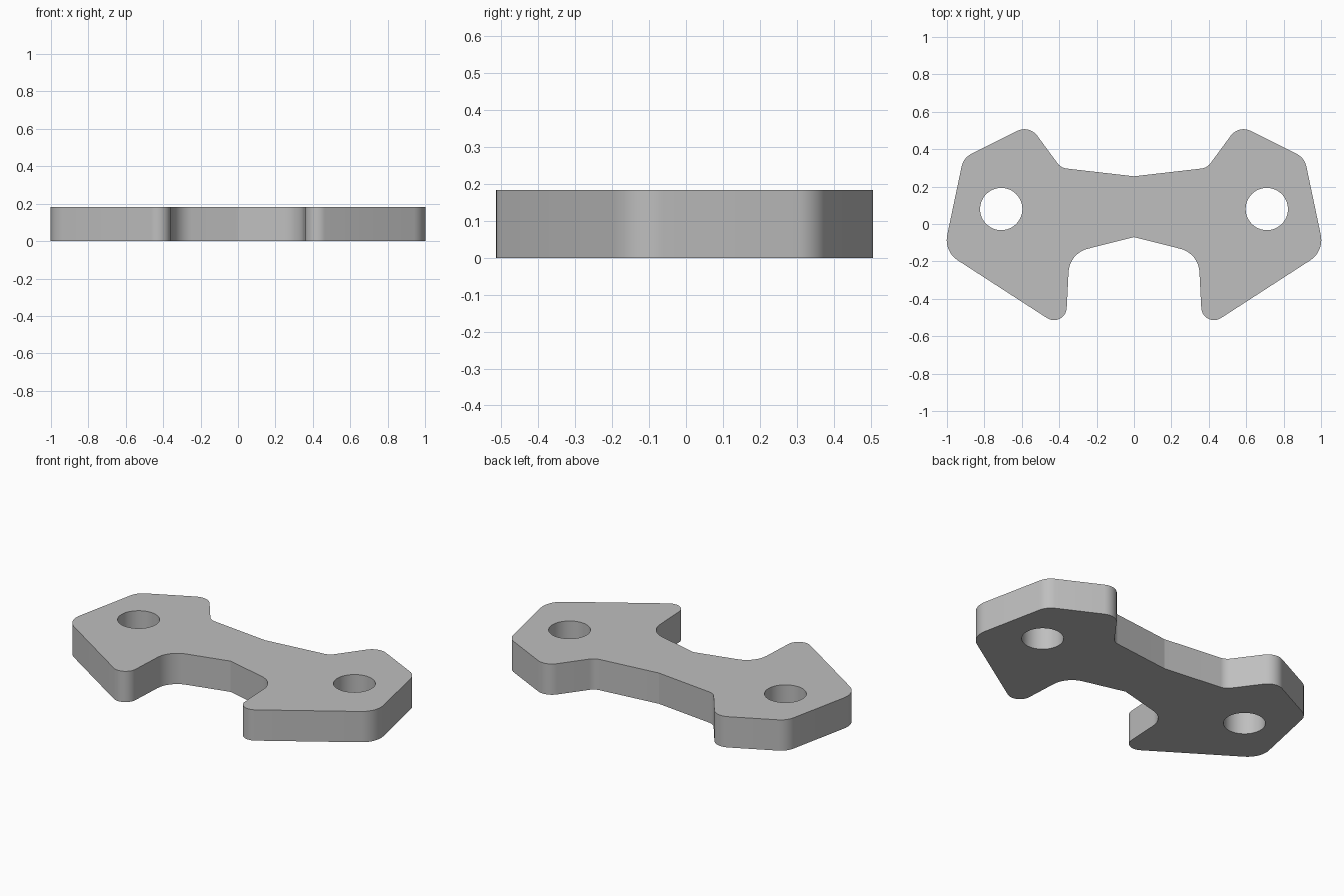
import bpy, bmesh, math
from mathutils import Vector

cube = bpy.data.objects.get("Cube")
if cube:
    bpy.data.objects.remove(cube, do_unlink=True)

THICKNESS = 0.183
HOLE_X, HOLE_Y, HOLE_R = 0.71, 0.08, 0.113
ARC_STEPS = 10

# Left half of the outline: sharp corner x, y and its rounding radius
CORNERS = [
    (0.345, -0.157, 0.135),   # inner front fillet
    (0.366, -0.567, 0.068),   # front tip
    (1.017, -0.146, 0.13),    # outer corner
    (0.912, 0.354, 0.10),     # rear outer corner
    (0.560, 0.530, 0.085),    # rear tip
    (0.391, 0.300, 0.07),     # inner rear fillet
]
FRONT_MID, REAR_MID = (0, -0.07), (0, 0.255)


def fillet(before, corner, after, radius):
    """Points of the arc that rounds a corner between two straight edges."""
    a = (before - corner).normalized()
    b = (after - corner).normalized()
    half = a.angle(b) / 2
    centre = corner + (a + b).normalized() * radius / math.sin(half)
    tangent = radius / math.tan(half)
    start, end = corner + a * tangent - centre, corner + b * tangent - centre
    sweep = start.angle(end)
    return [centre + (start * math.sin(sweep * (1 - t)) + end * math.sin(sweep * t)) / math.sin(sweep)
            for t in (i / ARC_STEPS for i in range(ARC_STEPS + 1))]


# Round one half, then mirror it
path = [Vector(FRONT_MID)] + [Vector(c[:2]) for c in CORNERS] + [Vector(REAR_MID)]
half = []
for i, (_, _, radius) in enumerate(CORNERS, 1):
    half += fillet(path[i - 1], path[i], path[i + 1], radius)
outline = [path[0]] + half + [path[-1]] + [Vector((-p.x, p.y)) for p in reversed(half)]


def hole(side, count=48):
    return [Vector((side * HOLE_X + HOLE_R * math.cos(math.tau * i / count),
                    HOLE_Y + HOLE_R * math.sin(math.tau * i / count))) for i in range(count)]


# Fill the flat shape with its two holes and extrude it
bm = bmesh.new()
for loop in (outline, hole(1), hole(-1)):
    verts = [bm.verts.new((p.x, p.y, 0)) for p in loop]
    for i, v in enumerate(verts):
        bm.edges.new((verts[i - 1], v))
bmesh.ops.triangle_fill(bm, edges=bm.edges[:], use_beauty=True, normal=(0, 0, 1))
grown = bmesh.ops.extrude_face_region(bm, geom=bm.faces[:], use_keep_orig=True)
bmesh.ops.translate(bm, vec=(0, 0, THICKNESS),
                    verts=[g for g in grown["geom"] if isinstance(g, bmesh.types.BMVert)])
bmesh.ops.recalc_face_normals(bm, faces=bm.faces[:])

mesh = bpy.data.meshes.new("bracket_plate")
bm.to_mesh(mesh)
bm.free()
plate = bpy.data.objects.new("bracket_plate", mesh)
bpy.context.collection.objects.link(plate)

# Plain grey finish
grey = bpy.data.materials.new("plain_grey")
grey.use_nodes = True
grey.diffuse_color = (0.52, 0.52, 0.52, 1)
grey.node_tree.nodes["Principled BSDF"].inputs["Base Color"].default_value = grey.diffuse_color
mesh.materials.append(grey)

# Smooth walls with crisp rims
bpy.ops.object.select_all(action="DESELECT")
plate.select_set(True)
bpy.context.view_layer.objects.active = plate
bpy.ops.object.shade_smooth_by_angle(angle=math.radians(12))
